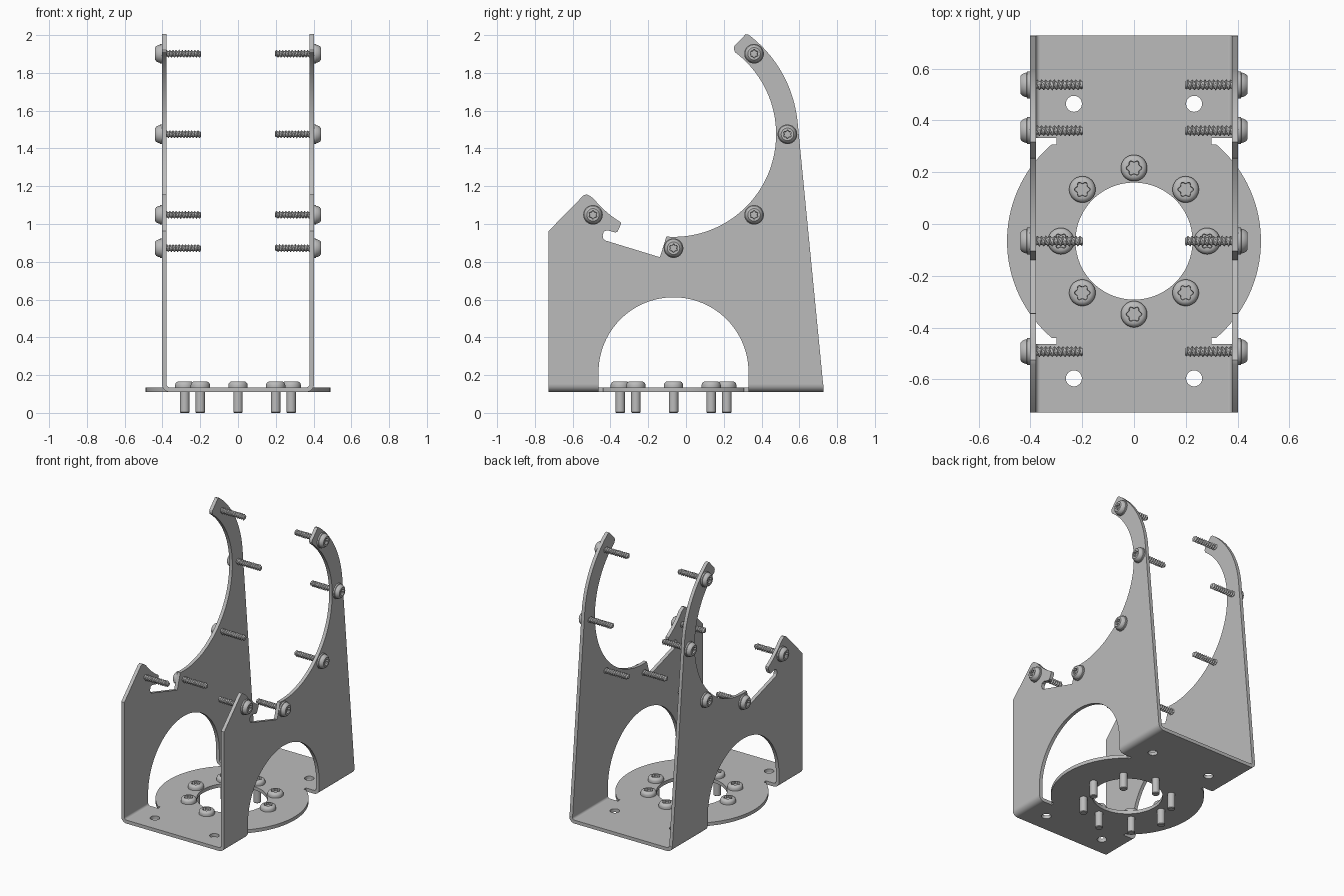
import bpy, bmesh
from math import sin, cos, pi, radians
from mathutils import Vector

cube = bpy.data.objects.get("Cube")
if cube:
    bpy.data.objects.remove(cube)

grey = bpy.data.materials.new("plain grey metal")
grey.use_nodes = True
COLOUR = (0.5, 0.5, 0.5, 1)
grey.diffuse_color = COLOUR
grey.node_tree.nodes["Principled BSDF"].inputs["Base Color"].default_value = COLOUR

C = -0.066                   # y of the shared axis of disc, arch and cradle
ZC = 1.475                   # height of the cradle centre
END = 0.728                  # half length of the bracket
BOT, TOP = 0.111, 0.135      # floor plate
WALL_OUT, WALL_IN = 0.402, 0.378
BEND = 0.04                  # outer bend radius
THICK = TOP - BOT
BX, BZ = WALL_OUT - BEND, BOT + BEND
ARCH = 0.397


def arc(cx, cy, r, a0, a1, n):
    angles = [radians(a0 + (a1 - a0) * i / n) for i in range(n + 1)]
    return [(cx + r * cos(a), cy + r * sin(a)) for a in angles]


def slab(bm, loops, place, w0, w1):
    """Fill flat outlines (the first outer, the rest holes) and extrude w0 to w1."""
    edges = []
    for loop in loops:
        vs = [bm.verts.new((u, v, 0)) for u, v in loop]
        edges += [bm.edges.new((vs[i - 1], vs[i])) for i in range(len(vs))]
    fill = bmesh.ops.triangle_fill(bm, edges=edges, use_beauty=True, normal=(0, 0, 1))
    faces = [g for g in fill["geom"] if isinstance(g, bmesh.types.BMFace)]
    base = {v for f in faces for v in f.verts}
    new = bmesh.ops.extrude_face_region(bm, geom=faces)["geom"]
    far = [g for g in new if isinstance(g, bmesh.types.BMVert)]
    for group, w in ((base, w0), (far, w1)):
        for v in group:
            v.co = Vector(place(v.co.x, v.co.y, w))


def finish(bm, name, angle=30):
    bmesh.ops.recalc_face_normals(bm, faces=bm.faces)
    me = bpy.data.meshes.new(name)
    bm.to_mesh(me)
    bm.free()
    me.materials.append(grey)
    me.shade_smooth()
    me.set_sharp_from_angle(angle=radians(angle))
    return me


def add(name, me, loc=(0, 0, 0), rot=(0, 0, 0)):
    ob = bpy.data.objects.new(name, me)
    ob.location, ob.rotation_euler = loc, rot
    bpy.context.scene.collection.objects.link(ob)


# Bracket: floor with round flange, relief notches and holes
bm = bmesh.new()
half = [(BX, END), (BX, C + ARCH), (0.30, C + ARCH), (0.30, C + 0.373)]
half += arc(0, C, 0.49, 49.6, -49.6, 40)
half += [(0.30, C - 0.373), (0.30, C - ARCH), (BX, C - ARCH), (BX, -END)]
floor = half + [(-x, y) for x, y in reversed(half)]
holes = [arc(0, C, 0.226, 0, 354, 59)]
for x in (-0.232, 0.232):
    for y in (-0.53, 0.53):
        holes.append(arc(x, C + y, 0.031, 0, 345, 23))
slab(bm, [floor] + holes, lambda u, v, w: (u, v, w), BOT, TOP)

# Bracket: side walls with cradle, hooked slot and arch
wall = [(0.726, BZ)]
wall += arc(C, ZC, 0.66, 5.6, 53, 20)                     # outer back of the horn
wall += [(C + 0.653 * cos(radians(54.2)), ZC + 0.653 * sin(radians(54.2))),
         (C + 0.567 * cos(radians(55.4)), ZC + 0.567 * sin(radians(55.4))),
         (C + 0.553 * cos(radians(54.8)), ZC + 0.553 * sin(radians(54.8)))]
wall += arc(C, ZC, 0.543, 53.2, -94, 60)                  # cradle
wall += [(-0.138, 0.824), (-0.428, 0.913), (-0.438, 0.924), (-0.441, 0.942),
         (-0.435, 0.96), (-0.418, 0.967), (-0.374, 0.955), (-0.362, 0.96),
         (-0.344, 1.0)]                                   # hooked slot
wall += arc(C, ZC, 0.543, -121, -141, 10)
wall += [(-0.507, 1.147), (-0.525, 1.157), (-0.543, 1.151), (-END, 0.962), (-END, BZ)]
wall += [(C - ARCH, BZ)] + arc(C, 0.215, ARCH, 180, 0, 48) + [(C + ARCH, BZ)]

bend = arc(BX, BZ, BEND, -90, 0, 8) + arc(BX, BZ, BEND - THICK, 0, -90, 8)
for s in (-1, 1):
    slab(bm, [wall], lambda u, v, w: (w, u, v), s * WALL_IN, s * WALL_OUT)
    for y0, y1 in ((-END, C - ARCH), (C + ARCH, END)):
        slab(bm, [bend], lambda u, v, w: (s * u, w, v), y0, y1)
add("bracket", finish(bm, "bracket"))


def lathe(name, rings, n=36):
    """Loft rings of (radius or radius function of angle, z) and cap both ends."""
    bm = bmesh.new()
    rows = []
    for r, z in rings:
        row = []
        for i in range(n):
            a = 2 * pi * i / n
            q = r(a) if callable(r) else r
            row.append(bm.verts.new((q * cos(a), q * sin(a), z)))
        rows.append(row)
    for lo, hi in zip(rows, rows[1:]):
        for i in range(n):
            bm.faces.new((lo[i - 1], lo[i], hi[i], hi[i - 1]))
    bm.faces.new(rows[0])
    bm.faces.new(rows[-1])
    return finish(bm, name)


def star(r):
    return lambda a: r * (0.87 + 0.13 * cos(6 * a))


def thread(z, core=0.0145, crest=0.0215, pitch=0.0165):
    def radius(a):
        f = (z / pitch + a / (2 * pi)) % 1
        return core + (crest - core) * max(0, 1 - abs(f - 0.5) / 0.32)
    return radius


# Threaded side screws, axis along local z, head at the top
turns = [(thread(z), z) for z in (-0.2 + 0.0021 * i for i in range(85))]
screw = lathe("side_screw", [(0.012, -0.206)] + turns + [
    (0.0145, -0.02), (0.0145, 0), (0.052, 0), (0.052, 0.01), (0.048, 0.012),
    (0.046, 0.02), (0.041, 0.03), (0.033, 0.037),
    (star(0.023), 0.037), (star(0.021), 0.02)])
for s, side in ((1, "left"), (-1, "right")):
    for k in range(5):
        a = radians(45 - 45 * k)
        add(f"{side}_screw_{k + 1}", screw,
            (s * WALL_OUT, C + 0.603 * cos(a), ZC + 0.603 * sin(a)), (0, s * pi / 2, 0))

# Ring of plain bolts through the floor
bolt = lathe("floor_bolt", [
    (0.021, -TOP), (0.025, -TOP + 0.004), (0.025, 0), (0.051, 0), (0.051, 0.012),
    (0.049, 0.02), (0.044, 0.027), (0.035, 0.032),
    (star(0.031), 0.032), (star(0.029), 0.016)])
for k in range(8):
    a = k * pi / 4
    add(f"floor_bolt_{k + 1}", bolt, (0.282 * cos(a), C + 0.282 * sin(a), TOP))
